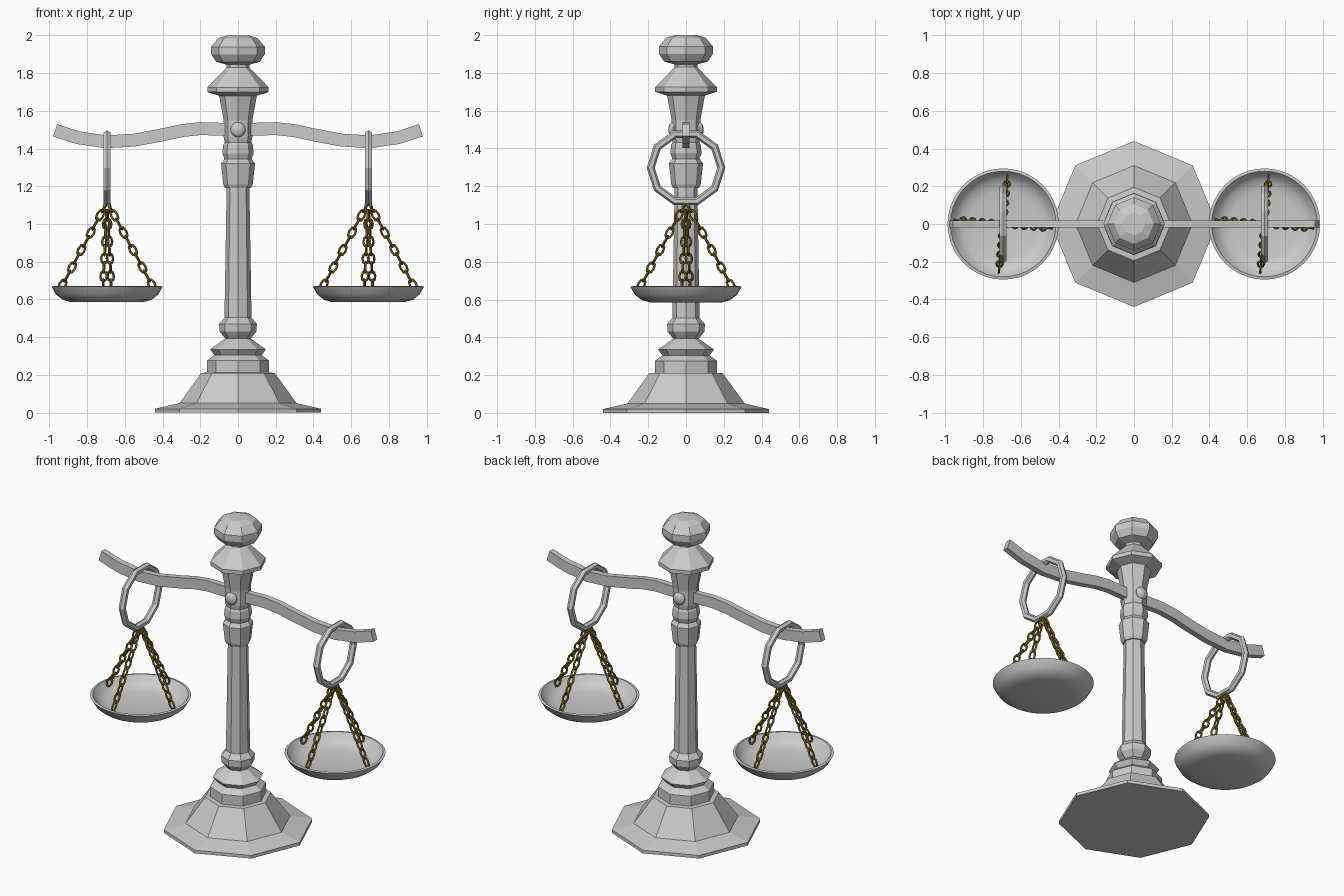
import bpy, bmesh, math
from mathutils import Vector, Matrix

if "Cube" in bpy.data.objects:
    bpy.data.objects.remove(bpy.data.objects["Cube"])

gold = bpy.data.materials.new("chain_gold")
gold.diffuse_color = (0.25, 0.16, 0.02, 1)
gold.use_nodes = True
gold.node_tree.nodes["Principled BSDF"].inputs["Base Color"].default_value = gold.diffuse_color


def finish(name, bm, mat=None, smooth=None):
    bmesh.ops.recalc_face_normals(bm, faces=bm.faces[:])
    me = bpy.data.meshes.new(name)
    bm.to_mesh(me)
    bm.free()
    ob = bpy.data.objects.new(name, me)
    bpy.context.collection.objects.link(ob)
    if mat:
        me.materials.append(mat)
    if smooth:
        bpy.ops.object.select_all(action='DESELECT')
        ob.select_set(True)
        bpy.context.view_layer.objects.active = ob
        bpy.ops.object.shade_smooth_by_angle(angle=math.radians(smooth))
    return ob


def loft(bm, rings, closed=False):
    """Skin a series of vertex rings, capping or closing the ends."""
    rings = [[bm.verts.new(p) for p in r] for r in rings]
    n = len(rings[0])
    pairs = list(zip(rings, rings[1:]))
    if closed:
        pairs.append((rings[-1], rings[0]))
    for a, b in pairs:
        for i in range(n):
            j = (i + 1) % n
            bm.faces.new((a[i], a[j], b[j], b[i]))
    if not closed:
        bm.faces.new(rings[0])
        bm.faces.new(rings[-1])


def lathe(name, profile, sides, centre=(0, 0, 0), smooth=None):
    bm = bmesh.new()
    c = Vector(centre)
    loft(bm, [[c + Vector((r * math.cos(math.tau * i / sides),
                           r * math.sin(math.tau * i / sides), z))
               for i in range(sides)] for r, z in profile])
    return finish(name, bm, smooth=smooth)


def tube_loop(bm, path, matrix, wire, sides):
    """Closed tube following a planar loop of (x, z) points."""
    n = len(path)
    rings = []
    for k in range(n):
        p = Vector((path[k][0], 0, path[k][1]))
        q, s = path[(k + 1) % n], path[k - 1]
        t = Vector((q[0] - s[0], 0, q[1] - s[1])).normalized()
        side, up = Vector((0, 1, 0)), t.cross(Vector((0, 1, 0)))
        rings.append([matrix @ (p + wire * (math.cos(a) * side + math.sin(a) * up))
                      for a in (math.tau * (i + .5) / sides for i in range(sides))])
    loft(bm, rings, closed=True)


# Octagonal foot, pillar, head and finial
lathe("base", [(.44, 0), (.44, .02), (.31, .05), (.195, .21), (.165, .212),
               (.165, .275), (.125, .305), (.148, .335), (.065, .395)], 8)
lathe("base_bulb", [(.065, .39), (.098, .43), (.1, .47), (.07, .505)], 8)
lathe("pillar", [(.072, .49), (.06, 1.21)], 8)
lathe("collar", [(.068, 1.19), (.078, 1.21), (.09, 1.32), (.072, 1.345),
                 (.083, 1.375), (.078, 1.42), (.066, 1.44)], 8)
lathe("head", [(.07, 1.43), (.076, 1.46), (.076, 1.55), (.1, 1.68), (.163, 1.70),
               (.163, 1.725), (.06, 1.83), (.06, 1.86)], 8)
lathe("finial", [(.06, 1.845), (.115, 1.86), (.142, 1.90), (.142, 1.94),
                 (.105, 1.985), (.06, 2.0)], 8)

# Pivot bolt through the head
bm = bmesh.new()
for s in (-1, 1):
    bmesh.ops.create_uvsphere(bm, u_segments=12, v_segments=8, radius=.04,
                              matrix=Matrix.Translation((0, s * .07, 1.5)) @ Matrix.Diagonal((1, .6, 1, 1)))
finish("pivot_bolt", bm, smooth=40)

# Wavy beam
half = [(.1, 1.503), (.2, 1.506), (.3, 1.495), (.4, 1.473), (.55, 1.445),
        (.7, 1.436), (.85, 1.458), (.97, 1.497)]
line = [(-x, z) for x, z in reversed(half)] + [(0, 1.5)] + half
bm = bmesh.new()
rings = []
for k, (x, z) in enumerate(line):
    a, b = line[max(k - 1, 0)], line[min(k + 1, len(line) - 1)]
    nrm = Vector((a[1] - b[1], 0, b[0] - a[0])).normalized() * .034
    c = Vector((x, 0, z))
    y = Vector((0, .019, 0))
    rings.append([c + nrm + y, c - nrm + y, c - nrm - y, c + nrm - y])
loft(bm, rings)
finish("beam", bm)

# Hanging rings, chains and pans
ring_path = [(.187 * math.cos(math.tau * i / 10), .187 * math.sin(math.tau * i / 10))
             for i in range(10)]
link_path = [(.017 * math.sin(math.tau * i / 8), .033 * math.cos(math.tau * i / 8))
             for i in range(8)]
pan = [(.19, .585), (.235, .598), (.27, .625), (.295, .668), (.28, .671),
       (.255, .635), (.225, .614), (.18, .603)]
LINKS = 10
for side, x0 in (("left", -.694), ("right", .692)):
    bm = bmesh.new()
    turn = Matrix.Translation((x0, 0, 1.298)) @ Matrix.Rotation(math.pi / 2, 4, 'Z')
    tube_loop(bm, ring_path, turn, .021, 6)
    finish(side + "_ring", bm)

    lathe(side + "_pan", pan, 40, (x0, 0, 0), smooth=35)

    bm = bmesh.new()
    for c in range(4):
        ang = c * math.pi / 2 - .09
        top = Vector((x0, 0, 1.115))
        end = Vector((x0 + .25 * math.cos(ang), .25 * math.sin(ang), .655))
        d = end - top
        rot = d.to_track_quat('Z', 'Y').to_matrix().to_4x4()
        for k in range(LINKS):
            m = (Matrix.Translation(top + d * (k + .5) / LINKS) @ rot
                 @ Matrix.Rotation(k * math.pi / 2, 4, 'Z'))
            tube_loop(bm, link_path, m, .0065, 5)
    finish(side + "_chains", bm, gold)
